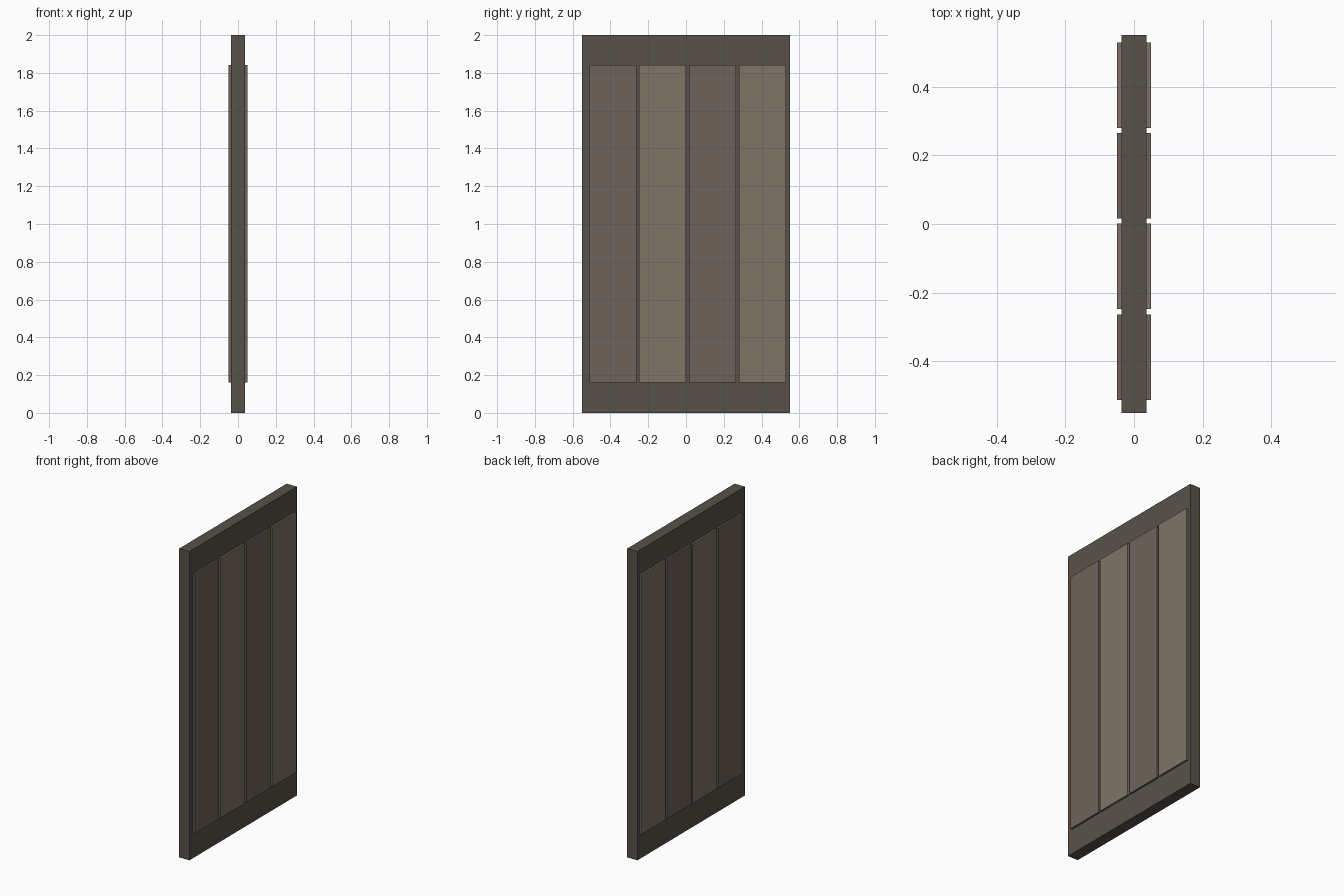
import bpy

if "Cube" in bpy.data.objects:
    bpy.data.objects.remove(bpy.data.objects["Cube"])


def material(name, rgb):
    mat = bpy.data.materials.new(name)
    mat.diffuse_color = (*rgb, 1)
    mat.use_nodes = True
    mat.node_tree.nodes["Principled BSDF"].inputs["Base Color"].default_value = mat.diffuse_color
    return mat


def box(name, lo, hi, mat):
    centre = [(a + b) / 2 for a, b in zip(lo, hi)]
    bpy.ops.mesh.primitive_cube_add(size=1, location=centre)
    obj = bpy.context.object
    obj.name = name
    obj.scale = [b - a for a, b in zip(lo, hi)]
    bpy.ops.object.transform_apply(location=False, rotation=False, scale=True)
    obj.data.materials.append(mat)
    return obj


dark_wood = material("dark_wood", (0.098, 0.083, 0.067))
brown_wood = material("brown_wood", (0.153, 0.127, 0.102))
light_wood = material("light_wood", (0.205, 0.178, 0.133))

# Door slab
box("door_slab", (-0.0365, -0.55, 0), (0.0365, 0.55, 2), dark_wood)

# Four planks standing proud of both faces, alternating in tone
for i in range(4):
    y = -0.512 + i * 0.264
    box(f"plank_{i + 1}", (-0.049, y, 0.162), (0.049, y + 0.249, 1.842),
        light_wood if i % 2 else brown_wood)
